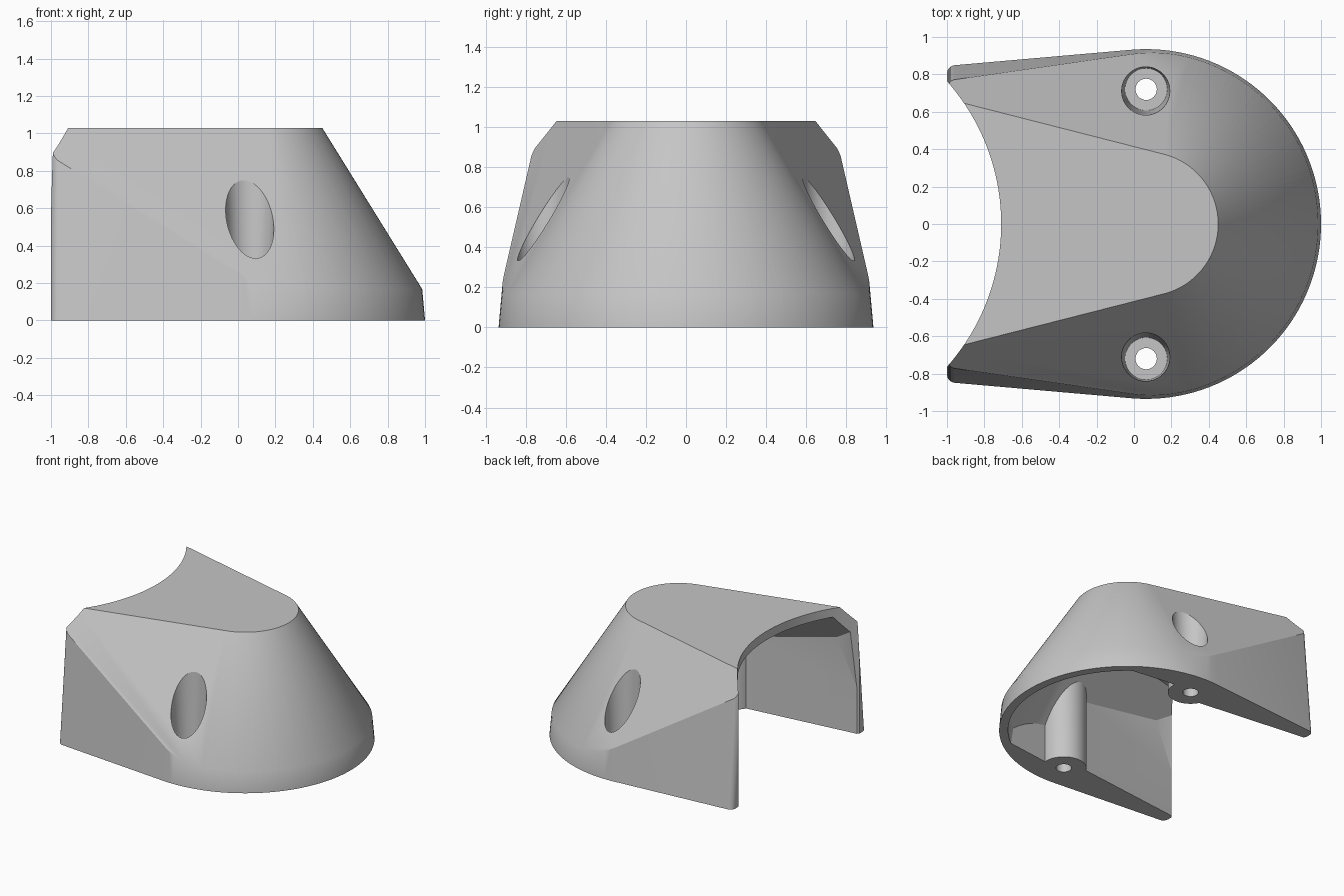
import bpy, bmesh, math

if "Cube" in bpy.data.objects:
    bpy.data.objects.remove(bpy.data.objects["Cube"])

CX = 0.065          # axis of the rounded nose
TOP = 1.03          # height of the flat roof
BOSS_Y = 0.72       # screw boss offset from the centre line


def prism(name, rings):
    """Solid lofted through closed rings of equal length, capped at both ends."""
    bm = bmesh.new()
    loops = [[bm.verts.new(p) for p in ring] for ring in rings]
    n = len(loops[0])
    for a, b in zip(loops, loops[1:]):
        for i in range(n):
            j = (i + 1) % n
            bm.faces.new((a[i], a[j], b[j], b[i]))
    bm.faces.new(loops[0][::-1])
    bm.faces.new(loops[-1])
    bmesh.ops.recalc_face_normals(bm, faces=bm.faces)
    mesh = bpy.data.meshes.new(name)
    bm.to_mesh(mesh)
    bm.free()
    ob = bpy.data.objects.new(name, mesh)
    bpy.context.collection.objects.link(ob)
    return ob


def outline(r, splay, z, back, tip=0.0, steps=36):
    """Round nose with two tangent sides, spread by splay degrees, running to x = back."""
    a = math.radians(splay)
    end = math.pi / 2 - a
    half = [(CX + r * math.cos(end * i / steps), r * math.sin(end * i / steps))
            for i in range(steps + 1)]

    def side(x):
        return (r - (x - CX) * math.sin(a)) / math.cos(a)

    if tip:
        # rounded back corner
        for i in range(7):
            t = math.pi / 2 * i / 6
            x = back + tip - tip * math.sin(t)
            half.append((x, side(x) - tip * (1 - math.cos(t))))
    else:
        half.append((back, side(back)))
    ring = half + [(x, -y) for x, y in half[:0:-1]]
    return [(x, y, z) for x, y in ring]


def taper(name, r0, slope, splay, z0, z1, back, tip=0.0):
    """Drafted solid whose nose radius is r0 at z = 0."""
    return prism(name, [outline(r0 - slope * z, splay, z, back, tip) for z in (z0, z1)])


def cone(name, x, y, r0, r1, z0, z1, n=48):
    turn = [2 * math.pi * i / n for i in range(n)]
    return prism(name, [[(x + r * math.cos(t), y + r * math.sin(t), z) for t in turn]
                        for r, z in ((r0, z0), (r1, z1))])


def combine(target, tool, operation):
    mod = target.modifiers.new("cut", "BOOLEAN")
    mod.operation = operation
    mod.solver = "EXACT"
    mod.object = tool
    bpy.context.view_layer.objects.active = target
    bpy.ops.object.modifier_apply(modifier=mod.name)
    bpy.data.objects.remove(tool)


# Outer body: upright skirt intersected with the steep upper cone
SLOPE = 0.62
R_CONE = 0.385 + SLOPE * TOP
body = taper("shell_cover", 0.935, 0.09, -5, 0, 1.2, -1.0, 0.04)
combine(body, taper("upper", R_CONE, SLOPE, 14.3, -0.1, TOP, -1.4), "INTERSECT")

# Hollow inside, open below and at the back
cavity = taper("cavity", 0.87, 0.09, -5, -0.05, 1.1, -1.3)
combine(cavity, taper("ceiling", R_CONE - 0.08, SLOPE, 14.3, -0.2, TOP - 0.07, -1.4), "INTERSECT")

# Thick side walls and screw bosses stay solid
WALL = [(-1.35, 0.79), (-0.05, 0.64), (0.2, 0.74), (0.6, 0.69), (0.6, 1.3), (-1.35, 1.3)]
for s in (1, -1):
    wall = prism("wall", [[(x, s * y, z) for x, y in WALL] for z in (-0.3, 1.3)])
    combine(cavity, wall, "DIFFERENCE")
    combine(cavity, cone("boss", CX, s * BOSS_Y, 0.165, 0.165, -0.35, 1.4), "DIFFERENCE")
combine(body, cavity, "DIFFERENCE")

# Curved back opening
combine(body, cone("back_cut", -1.86, 0, 1.15, 1.15, -0.2, 1.5, 160), "DIFFERENCE")

# Screw recesses and through holes
for s in (1, -1):
    combine(body, cone("recess", CX, s * BOSS_Y, 0.113, 0.145, 0.17, 0.9), "DIFFERENCE")
    combine(body, cone("hole", CX, s * BOSS_Y, 0.057, 0.057, -0.1, 0.5, 32), "DIFFERENCE")

# Single matte grey
grey = bpy.data.materials.new("light_grey")
grey.use_nodes = True
colour = (0.56, 0.56, 0.56, 1)
grey.diffuse_color = colour
grey.node_tree.nodes["Principled BSDF"].inputs["Base Color"].default_value = colour
body.data.materials.clear()
body.data.materials.append(grey)
for face in body.data.polygons:
    face.material_index = 0

bpy.ops.object.select_all(action="DESELECT")
body.select_set(True)
bpy.context.view_layer.objects.active = body
bpy.ops.object.shade_smooth_by_angle(angle=math.radians(22))

# Blend the skirt softly into the cone around the nose
for edge in body.data.edges:
    ends = [body.data.vertices[i].co for i in edge.vertices]
    if all(0.1 < p.z < 0.22 and p.x > 0 and math.hypot(p.x - CX, p.y) > 0.9 for p in ends):
        edge.use_edge_sharp = False
